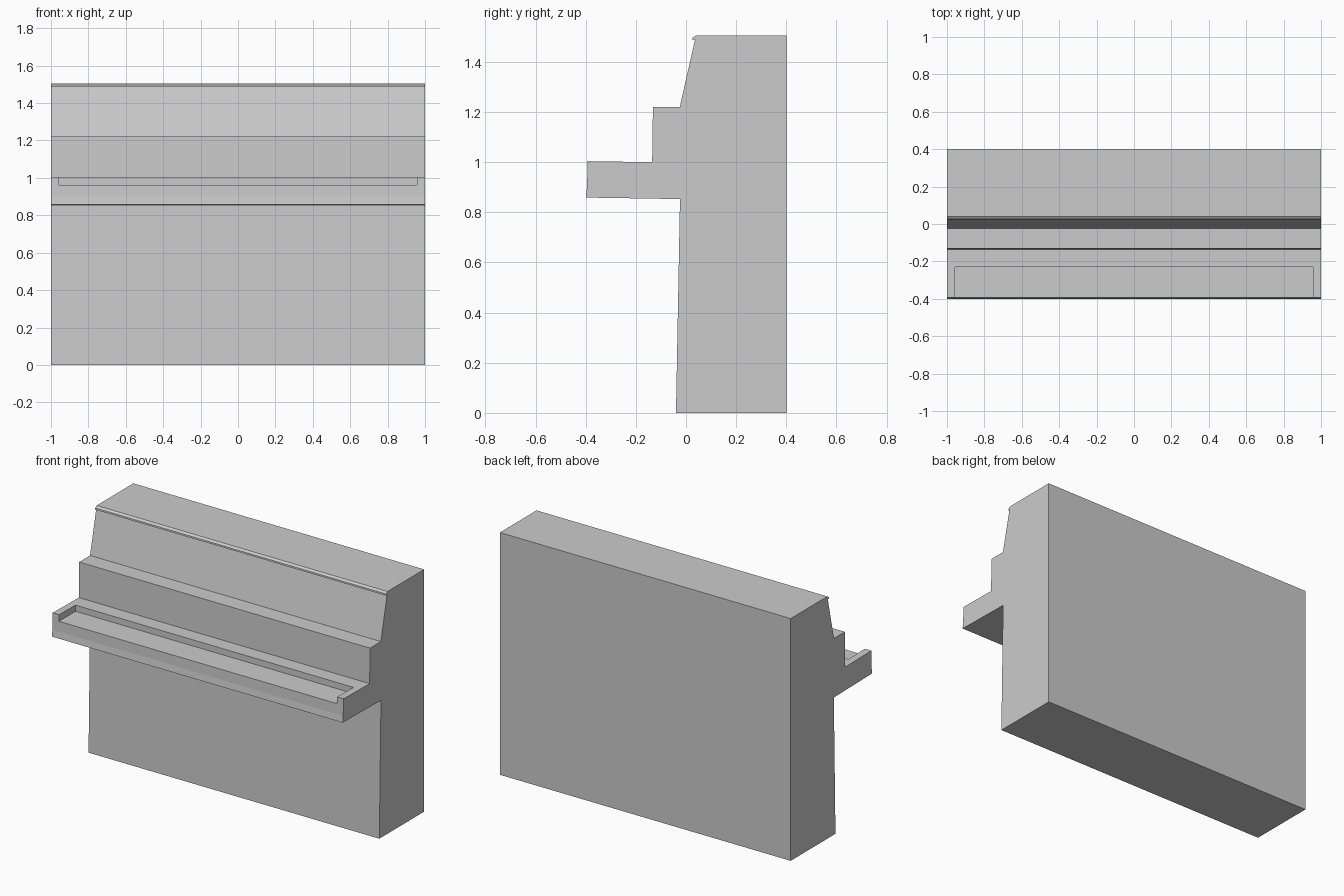
import bpy, bmesh

if "Cube" in bpy.data.objects:
    bpy.data.objects.remove(bpy.data.objects["Cube"])


def extrude_profile(name, profile, x0, x1):
    """Extrude a closed (y, z) outline along x."""
    bm = bmesh.new()
    face = bm.faces.new([bm.verts.new((x0, y, z)) for y, z in profile])
    out = bmesh.ops.extrude_face_region(bm, geom=[face])
    new = [v for v in out["geom"] if isinstance(v, bmesh.types.BMVert)]
    bmesh.ops.translate(bm, verts=new, vec=(x1 - x0, 0, 0))
    bmesh.ops.recalc_face_normals(bm, faces=bm.faces)
    mesh = bpy.data.meshes.new(name)
    bm.to_mesh(mesh)
    bm.free()
    ob = bpy.data.objects.new(name, mesh)
    bpy.context.collection.objects.link(ob)
    return ob


# Upright case: plinth, key shelf, fallboard step, sloped panel, nosed lid
case = extrude_profile("piano_case", [
    (0.40, 0.0), (0.40, 1.506), (0.04, 1.506), (0.026, 1.496),
    (0.025, 1.486), (0.036, 1.489), (-0.025, 1.22), (-0.132, 1.22),
    (-0.135, 1.0), (-0.392, 1.004), (-0.395, 0.90), (-0.40, 0.859),
    (-0.024, 0.853), (-0.04, 0.0)], -1, 1)

# Keyboard recess, open to the front between the two cheeks
recess = extrude_profile("keyboard_recess_cutter", [
    (-0.45, 0.963), (-0.23, 0.963), (-0.23, 1.1), (-0.45, 1.1)], -0.956, 0.956)
recess.hide_render = True
recess.hide_set(True)

cut = case.modifiers.new("keyboard_recess", "BOOLEAN")
cut.operation = "DIFFERENCE"
cut.solver = "EXACT"
cut.object = recess
